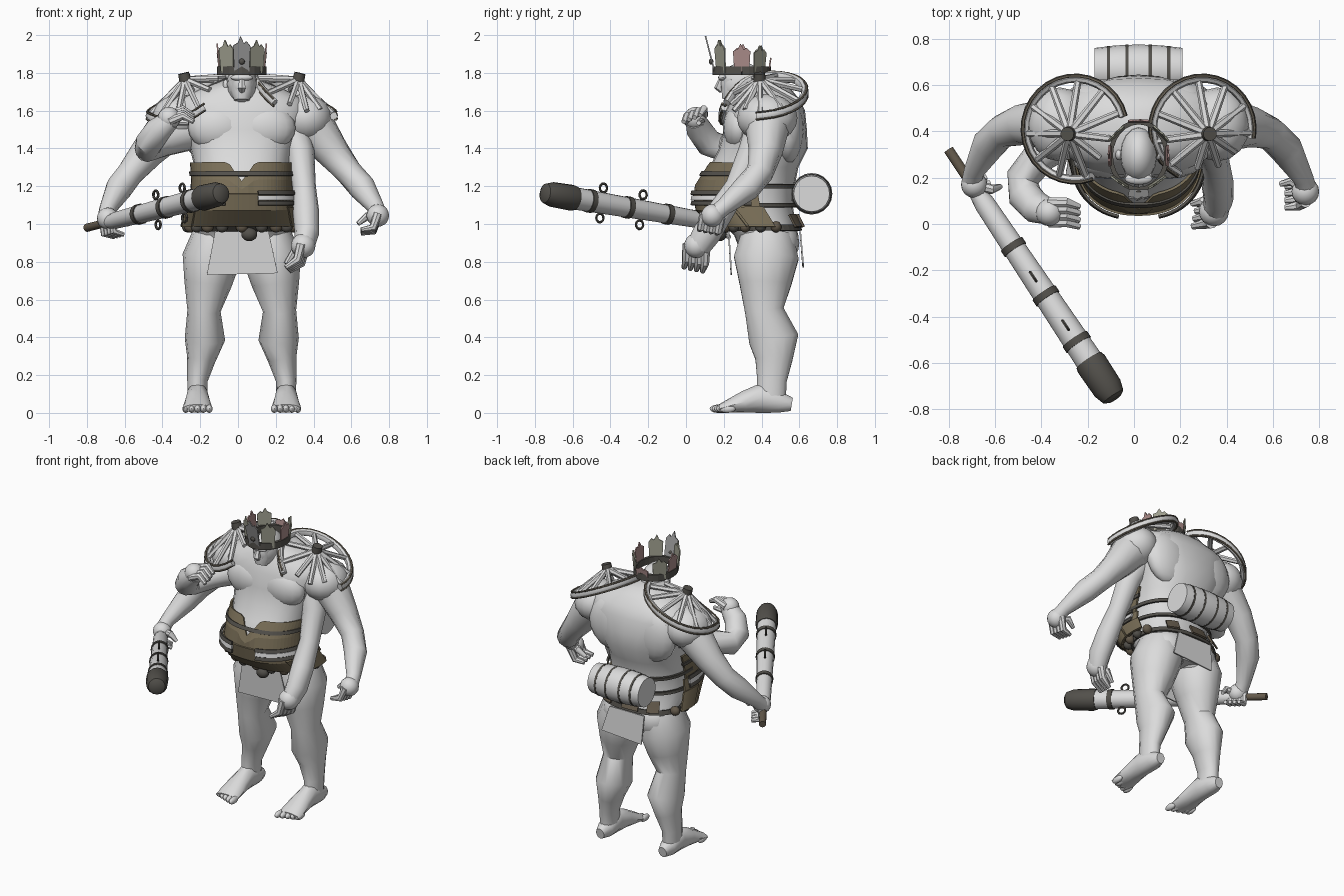
import bpy, bmesh
from math import sin, cos, radians, copysign
from mathutils import Vector, Matrix

if "Cube" in bpy.data.objects:
    bpy.data.objects.remove(bpy.data.objects["Cube"])

X, Y, Z = Vector((1, 0, 0)), Vector((0, 1, 0)), Vector((0, 0, 1))
MID = 0.02  # the body's own centre line


def material(name, r, g, b):
    m = bpy.data.materials.new(name)
    m.use_nodes = True
    m.diffuse_color = (r, g, b, 1)
    m.node_tree.nodes["Principled BSDF"].inputs["Base Color"].default_value = (r, g, b, 1)
    return m


PALE = material("pale grey", .71, .71, .71)
TAN = material("brown leather", .19, .155, .095)
LEATHER = material("dark leather", .125, .1, .07)
DARK = material("dark iron", .085, .08, .07)
GREY = material("shard grey", .33, .33, .33)
OLIVE = material("shard olive", .34, .34, .27)
PINK = material("shard pink", .42, .27, .26)
RIM = material("wheel edge", .15, .13, .1)


def finish(name, bm, mat, thick=0):
    bmesh.ops.recalc_face_normals(bm, faces=bm.faces)
    me = bpy.data.meshes.new(name)
    bm.to_mesh(me)
    bm.free()
    me.materials.append(mat)
    ob = bpy.data.objects.new(name, me)
    bpy.context.collection.objects.link(ob)
    if thick:
        mod = ob.modifiers.new("thickness", "SOLIDIFY")
        mod.thickness, mod.offset = thick, 0
    else:
        me.shade_smooth()
        me.set_sharp_from_angle(angle=radians(42))
    return ob


def loft(name, rings, mat, closed=True, thick=0):
    bm = bmesh.new()
    vs = [[bm.verts.new(p) for p in ring] for ring in rings]
    n = len(vs[0])
    for a, b in zip(vs, vs[1:]):
        for i in range(n if closed else n - 1):
            j = (i + 1) % n
            bm.faces.new((a[i], a[j], b[j], b[i]))
    if closed:
        bm.faces.new(vs[0])
        bm.faces.new(vs[-1])
    return finish(name, bm, mat, thick)


def limb(name, pts, mat=PALE, ref=X, n=12):
    """Tube through (x, y, z, radius across ref, radius along ref)."""
    ps = [Vector(p[:3]) for p in pts]
    rings = []
    for i, p in enumerate(ps):
        t = (ps[min(i + 1, len(ps) - 1)] - ps[max(i - 1, 0)]).normalized()
        r = ref if abs(t.dot(ref)) < .97 else (Y if ref != Y else Z)
        u = (r - t * t.dot(r)).normalized()
        v = t.cross(u)
        ra, rb = pts[i][3], pts[i][-1]
        rings.append([p + v * ra * cos(k * 6.28319 / n) + u * rb * sin(k * 6.28319 / n) for k in range(n)])
    return loft(name, rings, mat)


def rod(name, a, b, r, mat, r2=None, n=10):
    return limb(name, [(*a, r), (*b, r2 or r)], mat, Z, n)


def ball(name, loc, size, mat=PALE):
    bm = bmesh.new()
    bmesh.ops.create_uvsphere(bm, u_segments=16, v_segments=10, radius=1,
                              matrix=Matrix.Translation(loc) @ Matrix.Diagonal((*size, 1)))
    return finish(name, bm, mat)


def plate(name, pts, mat, thick=.008):
    bm = bmesh.new()
    bm.faces.new([bm.verts.new(p) for p in pts])
    return finish(name, bm, mat, thick)


# Torso: height, depth centre, half width, half depth
SECTIONS = [(.82, .43, .2, .13), (.94, .425, .25, .17), (1, .385, .25, .195), (1.1, .315, .25, .25),
            (1.2, .32, .245, .255), (1.3, .36, .25, .235), (1.4, .41, .275, .235), (1.5, .42, .315, .22),
            (1.6, .42, .36, .21), (1.66, .42, .33, .18), (1.71, .41, .23, .15), (1.76, .4, .1, .1)]


def torso_point(z, deg, off=0):
    for lo, hi in zip(SECTIONS, SECTIONS[1:]):
        if lo[0] <= z <= hi[0]:
            f = (z - lo[0]) / (hi[0] - lo[0])
            cy, rx, ry = [l + (h - l) * f for l, h in zip(lo[1:], hi[1:])]
            break
    c, s = cos(radians(deg)), sin(radians(deg))
    return Vector((MID + (rx + off) * copysign(abs(c) ** .85, c),
                   cy + (ry + off) * copysign(abs(s) ** .85, s), z))


loft("torso", [[torso_point(s[0], k * 15) for k in range(24)] for s in SECTIONS], PALE)
for s, side in ((-1, "right"), (1, "left")):
    ball(side + "_pectoral", (MID + s * .125, .28, 1.51), (.16, .085, .125))
    ball(side + "_shoulder_blade", (MID + s * .15, .54, 1.5), (.17, .085, .18))
    ball(side + "_buttock", (MID + s * .11, .49, .9), (.13, .11, .12))
    ball(side + "_shoulder", (MID + s * .34, .43, 1.56), (.14, .16, .13))


def band(name, z0, z1, a0, a1, off0, off1, mat, top=None, thick=.012):
    angles = [a0 + (a1 - a0) * i / 36 for i in range(37)]
    rows = [[torso_point(z0 + ((top(a) if top else z1) - z0) * f, a, off0 + (off1 - off0) * f)
             for a in angles] for f in (0, .5, 1)]
    return loft(name, rows, mat, False, thick)


# Waist armour and straps
band("upper_girdle", 1.14, 1.32, 175, 365, .018, .012, TAN,
     lambda a: 1.225 + .1 * min(1, abs(a - 270) / 12))
band("lower_girdle", .99, 1.16, 170, 370, .055, .024, TAN)
band("front_strap", 1.255, 1.277, 172, 368, .024, .024, DARK)
for i, a in enumerate((176, 284)):
    band("pale_sash_%d" % i, 1.125, 1.15, a, a + 80, .042, .038, PALE)
    for z in (1.11, 1.165):
        band("sash_edge_%d" % i, z - .011, z + .011, a, a + 80, .044, .038, DARK)
for z in (1.1, 1.2):
    band("back_strap", z - .011, z + .011, -6, 186, .02, .02, DARK)
for i, a in enumerate((178, 205, 335, 362)):
    band("hip_plate_%d" % i, .985, 1.09, a - 12, a + 12, .07, .045, TAN)
for i, a in enumerate((60, 95, 125)):
    band("rear_plate_%d" % i, .985, 1.05, a - 9, a + 9, .04, .02, LEATHER)
for i, a in enumerate(range(162, 379, 18)):
    ball("belt_pouch_%d" % i, torso_point(.985, a, .035), (.032, .028, .03), DARK if i % 2 else LEATHER)
ball("belt_charm", (.06, .18, .945), (.042, .035, .036), DARK)
band("hip_belt", .965, .995, 0, 360, .02, .02, DARK)

# Loincloth
plate("front_cloth", [(-.12, .225, .97), (.16, .225, .97), (.21, .24, .74), (-.165, .24, .73)], PALE)
plate("back_cloth", [(-.11, .605, .96), (.15, .605, .96), (.2, .62, .79), (-.1, .62, .77)], PALE)

# Barrel slung behind the waist
limb("barrel", [(MID + d, .665, 1.16, r) for d, r in ((-.19, .095), (-.1, .106), (0, .11), (.1, .106), (.19, .095))],
     PALE, Z, 20)
for i, d in enumerate((-.13, -.05, .05, .13)):
    r = .112 - abs(d) * .06
    rod("barrel_hoop_%d" % i, (MID + d - .007, .665, 1.16), (MID + d + .007, .665, 1.16), r, DARK, n=20)

# Legs and feet
for s, side in ((-1, "right"), (1, "left")):
    def m(pts):
        return [(MID + s * p[0], *p[1:]) for p in pts]
    limb(side + "_leg", m([(.14, .43, .95, .12, .14), (.16, .425, .82, .155, .175), (.18, .42, .68, .125, .14),
                           (.2, .415, .54, .088, .105), (.195, .465, .39, .107, .135), (.215, .465, .28, .075, .1),
                           (.235, .455, .17, .054, .08), (.235, .45, .06, .052, .08)]), PALE, Y, 14)
    limb(side + "_foot", m([(.235, .56, .045, .03, .035), (.235, .5, .055, .055, .055), (.235, .4, .08, .06, .08),
                            (.235, .31, .058, .068, .058), (.235, .22, .034, .077, .034),
                            (.235, .18, .023, .077, .023)]), PALE, Z)
    for i in range(5):
        ball("%s_toe_%d" % (side, i), (MID + s * (.172 + .031 * i), .17 + .012 * i, .022), (.018, .045, .022))


# Hands: palm, four bent fingers and a thumb
def hand(name, loc, along, curl, spread, size=1):
    p, d, c, w = Vector(loc), Vector(along).normalized(), Vector(curl).normalized(), Vector(spread).normalized()
    ball(name + "_palm", p, (.052 * size,) * 3)
    thick, mid, tip = .021 * size, .019 * size, .011 * size
    for i in range(4):
        a = p + w * (i - 1.5) * .027 * size
        b = a + d * .07 * size
        e = b + (c + d * .3) * .05 * size
        limb("%s_finger_%d" % (name, i), [(*a, thick), (*b, mid), (*e, tip)], PALE, w, 8)
    a = p + w * .045 * size
    limb(name + "_thumb", [(*p, thick), (*(a + c * .05 * size), mid), (*(a + (c * .08 + d * .04) * size), tip)],
         PALE, Z, 8)


# Four arms
limb("left_main_arm", [(.34, .43, 1.57, .13), (.41, .43, 1.5, .115), (.5, .42, 1.38, .09), (.59, .39, 1.27, .072),
                       (.66, .32, 1.19, .072), (.73, .2, 1.09, .045), (.745, .15, 1.05, .045)])
hand("left_main_hand", (.74, .14, 1.045), (-.35, -.2, -1), (-1, -.1, .1), (0, 1, -.2), 1.15)
limb("right_main_arm", [(-.3, .43, 1.57, .13), (-.37, .43, 1.5, .115), (-.48, .43, 1.38, .09),
                        (-.57, .4, 1.27, .072), (-.63, .34, 1.19, .072), (-.69, .23, 1.08, .045),
                        (-.7, .18, 1.03, .045)])
hand("right_main_hand", (-.69, .17, 1.03), (.1, 0, -1), (1, .4, 0), (.55, -.83, .15), 1.1)
limb("left_low_arm", [(.29, .4, 1.5, .09), (.33, .35, 1.38, .075), (.35, .27, 1.2, .062), (.36, .18, 1.06, .07),
                      (.365, .11, .95, .075, .065), (.35, .065, .88, .065, .055)])
hand("left_low_hand", (.345, .055, .885), (-.25, -.05, -1), (-1, -.2, -.4), (.2, 1, -.2), 1.25)
limb("right_raised_arm", [(-.25, .4, 1.48, .09), (-.4, .3, 1.43, .075), (-.48, .2, 1.4, .072),
                          (-.47, .12, 1.43, .074), (-.42, .07, 1.5, .07), (-.36, .05, 1.55, .055)], PALE, Z)
hand("right_raised_hand", (-.365, .05, 1.56), (1, 0, .4), (.6, -.3, -.6), (0, 1, .4), 1.15)

# Club with bands and eye loops
A, B = Vector((-.8, .32, .98)), Vector((-.1, -.73, 1.16))
AX = (B - A).normalized()
SIDE = AX.cross(Z).normalized()
UP = SIDE.cross(AX)


def along(name, stops, mat):
    limb(name, [(*A.lerp(B, t), r) for t, r in stops], mat, Z, 16)


along("club_handle", [(0, .022), (.25, .022)], LEATHER)
along("club_shaft", [(.17, .035), (.22, .045), (.88, .06)], PALE)
along("club_head", [(.865, .064), (.88, .069), (.98, .066), (1.015, .052), (1.025, .03)], DARK)
for i, t in enumerate((.4, .6, .79)):
    r = .043 + .02 * t
    along("club_band_%d" % i, [(t - .012, r + .004), (t + .012, r + .004)], DARK)
for i, t in enumerate((.53, .73)):
    for s in (-1, 1):
        c = A.lerp(B, t) + UP * s * .08
        ring = [c + (AX * cos(radians(k * 30)) + UP * sin(radians(k * 30))) * .023 for k in range(13)]
        limb("club_loop_%d_%s" % (i, "top" if s > 0 else "bottom"), [(*p, .007) for p in ring], DARK, SIDE, 6)

# Broken cart wheels worn on the shoulders, drooping at the front
for s, side, start, stop in ((-1, "right", -110, 178), (1, "left", -10, 252)):
    def rim(deg, grow=0, lift=0):
        c, d = cos(radians(deg)), sin(radians(deg))
        return Vector((MID + s * (.275 + (.215 + grow) * c), .41 + (.22 + grow) * d,
                       1.68 - .105 * c + .02 * d - .09 * min(0, d) ** 2 + lift))
    hub = Vector((MID + s * .3, .39, 1.765))
    arc = range(start, stop, 12)
    limb(side + "_wheel_rim", [(*rim(a), .02, .022) for a in arc], PALE, Z, 8)
    for edge, grow, lift in (("upper", .01, .02), ("lower", .012, -.018)):
        limb("%s_wheel_%s_edge" % (side, edge), [(*rim(a, grow, lift), .008, .006) for a in arc], RIM, Z, 6)
    for i, a in enumerate(range(start + 6, start + 340, 33)):
        end = hub.lerp(rim(a), 1 if a < stop else .75)
        rod("%s_spoke_%d" % (side, i), hub, end, .018, PALE, .015, 6)
    tilt = Vector((s * .25, -.05, 1)).normalized()
    rod(side + "_wheel_hub", hub - tilt * .04, hub + tilt * .035, .036, DARK, .03, 12)

# Head
ball("head", (MID, .3, 1.74), (.08, .12, .115))
limb("neck", [(MID, .42, 1.6, .11), (MID, .33, 1.72, .08)])
limb("jaw", [(MID, .24, 1.77, .065, .055), (MID, .235, 1.7, .06, .05), (MID, .225, 1.655, .04, .035)], PALE, Y, 10)
ball("brow", (MID, .195, 1.775), (.06, .025, .018))
limb("nose", [(MID, .19, 1.775, .012), (MID, .172, 1.72, .024), (MID, .19, 1.705, .015)], PALE, X, 6)
for s, side in ((-1, "right"), (1, "left")):
    ball(side + "_ear", (MID + s * .085, .3, 1.735), (.015, .025, .03))


# Crown: jagged shards held by an iron band
def crown(deg, z, grow=0):
    a = radians(deg)
    return Vector((MID + (.108 + grow) * cos(a), .295 + (.132 + grow) * sin(a), z))


loft("crown_band", [[crown(k * 15, z, .013) for k in range(25)] for z in (1.79, 1.835)], DARK, False, .02)
SHARDS = [(270, .195, GREY), (230, .175, OLIVE), (310, .175, OLIVE), (180, .155, PINK), (0, .155, PINK),
          (140, .145, OLIVE), (40, .145, OLIVE), (90, .08, PINK)]
for i, (a, h, mat) in enumerate(SHARDS):
    outline = [(-17, 0), (17, 0), (20, .72), (11, .86), (5, .8), (-3, 1), (-9, .82), (-20, .74)]
    n = crown(a, 0) - crown(a + 180, 0)
    t = Vector((-n.y, n.x, 0)).normalized()
    lean = .05 if a == 270 else .012
    plate("crown_shard_%d" % i, [crown(a, 1.8 + f * h, .01 + f * lean) + t * w * .0023 for w, f in outline], mat)
ball("crown_stud", crown(270, 1.86, .03), (.016, .012, .016), DARK)
